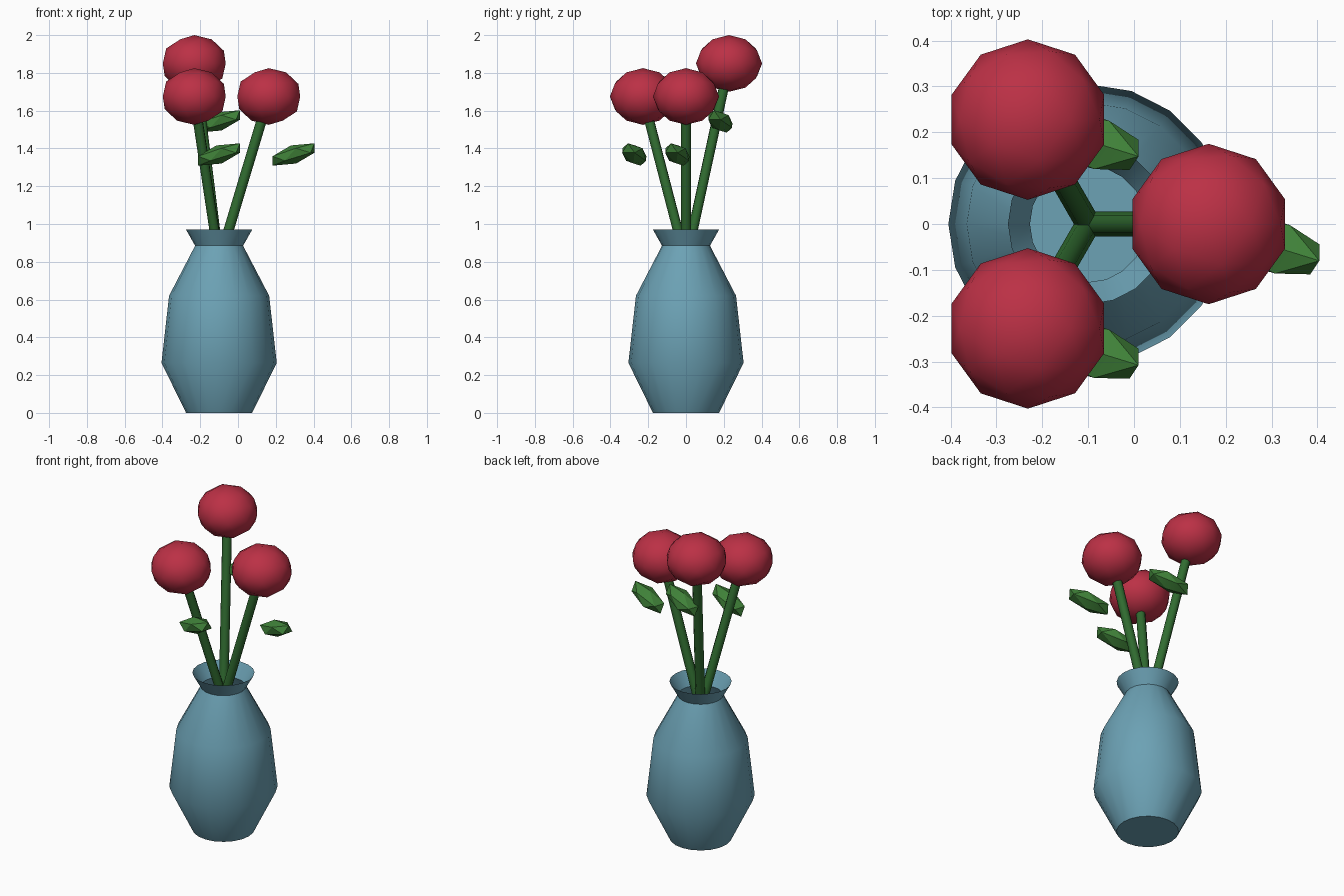
import bpy, bmesh, math
from mathutils import Vector, Matrix, Euler

if "Cube" in bpy.data.objects:
    bpy.data.objects.remove(bpy.data.objects["Cube"])

CX = -0.10  # vase axis


def material(name, rgb):
    m = bpy.data.materials.new(name)
    m.diffuse_color = (*rgb, 1)
    m.use_nodes = True
    m.node_tree.nodes["Principled BSDF"].inputs["Base Color"].default_value = m.diffuse_color
    return m


BLUE = material("glaze", (0.15, 0.36, 0.46))
RED = material("petal", (0.50, 0.03, 0.06))
STEM = material("stem_green", (0.03, 0.15, 0.03))
LEAF = material("leaf_green", (0.05, 0.22, 0.04))


def finish(bm, name, mat, angle):
    me = bpy.data.meshes.new(name)
    bm.to_mesh(me)
    bm.free()
    me.materials.append(mat)
    ob = bpy.data.objects.new(name, me)
    bpy.context.collection.objects.link(ob)
    bpy.ops.object.select_all(action='DESELECT')
    ob.select_set(True)
    bpy.context.view_layer.objects.active = ob
    bpy.ops.object.shade_smooth_by_angle(angle=math.radians(angle))
    return ob


def ico(name, mat, subdiv, radii, loc, rot=(0, 0, 0), angle=50):
    bm = bmesh.new()
    bmesh.ops.create_icosphere(bm, subdivisions=subdiv, radius=1)
    bm.transform(Matrix.LocRotScale(Vector(loc), Euler(rot), Vector(radii)))
    return finish(bm, name, mat, angle)


def rod(name, mat, a, b, r):
    a, b = Vector(a), Vector(b)
    bm = bmesh.new()
    bmesh.ops.create_cone(bm, cap_ends=True, segments=8, radius1=r, radius2=r,
                          depth=(b - a).length)
    q = (b - a).to_track_quat('Z', 'Y')
    bm.transform(Matrix.LocRotScale((a + b) / 2, q, None))
    return finish(bm, name, mat, 50)


# Open vase: 20-sided thin lathe with a closed floor
profile = [(0.175, 0), (0.305, 0.265), (0.265, 0.62), (0.127, 0.885), (0.175, 0.97)]
N = 20
bm = bmesh.new()
rings = [[bm.verts.new((CX + r * math.cos(math.tau * i / N), r * math.sin(math.tau * i / N), z))
          for i in range(N)] for r, z in profile]
bm.faces.new(rings[0][::-1])
for lo, hi in zip(rings, rings[1:]):
    for i in range(N):
        j = (i + 1) % N
        bm.faces.new((lo[i], lo[j], hi[j], hi[i]))
finish(bm, "vase", BLUE, 40)

# Three flowers fanned at 120 degrees, the back one taller
for name, deg, z in (("right", 0, 1.675), ("back", 120, 1.85), ("front", 240, 1.675)):
    a = math.radians(deg)
    head = Vector((CX + 0.263 * math.cos(a), 0.263 * math.sin(a), z))
    rod(name + "_stem", STEM, (CX, 0, 0.80), head, 0.027)
    ico(name + "_blossom", RED, 2, (0.175, 0.175, 0.15), head)
    ico(name + "_leaf", LEAF, 1, (0.143, 0.065, 0.05),
        head + Vector((0.131, -0.046, -0.307)), (0, -0.3, -0.3), 30)
